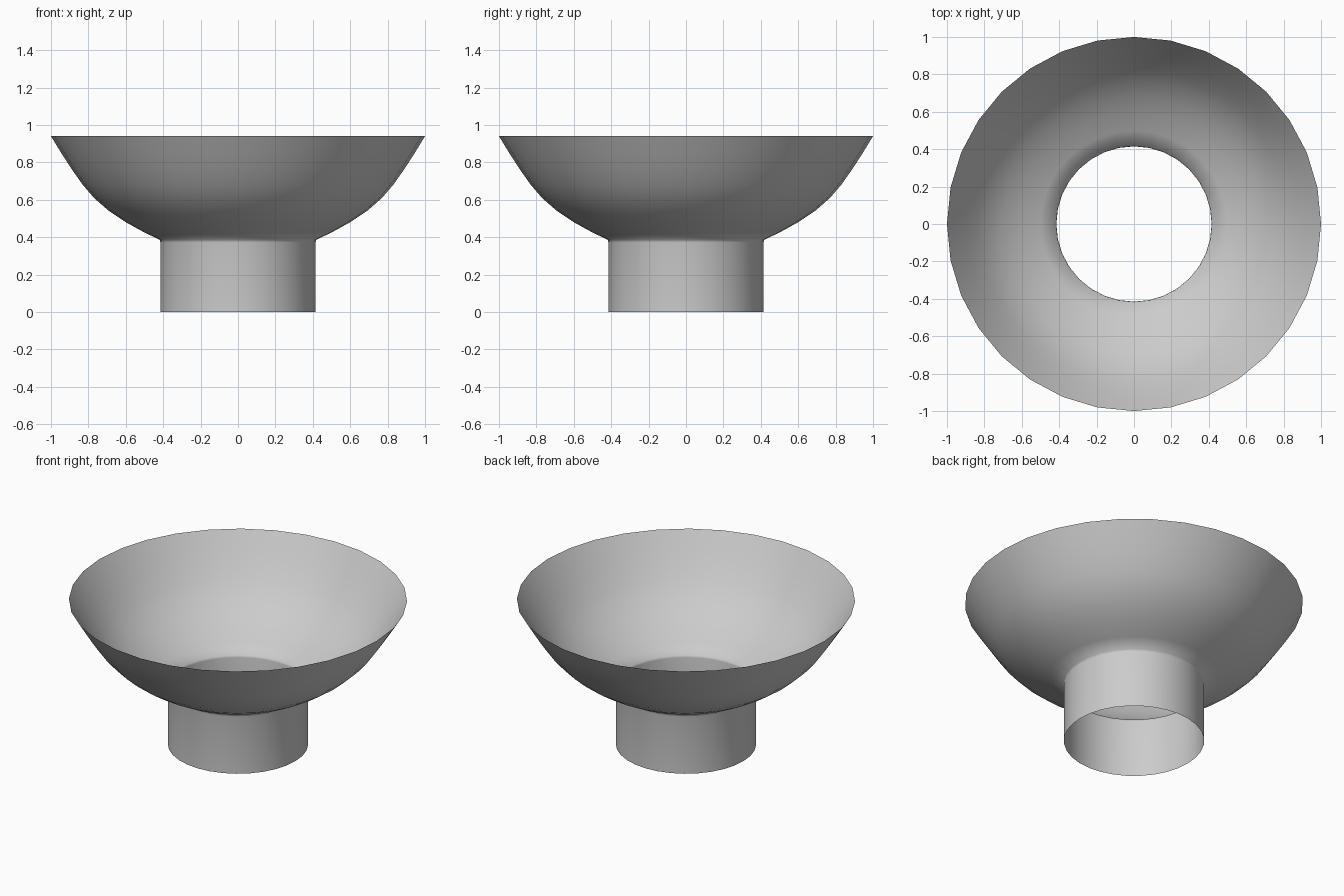
import bpy, bmesh
from math import sin, cos, pi

if "Cube" in bpy.data.objects:
    bpy.data.objects.remove(bpy.data.objects["Cube"])

SIDES = 32

# Half profile (radius, height): straight foot, then flared bowl
profile = [(0.415, 0.0), (0.415, 0.372), (0.418, 0.386),
           (0.50, 0.425), (0.60, 0.48), (0.69, 0.54), (0.77, 0.61),
           (0.83, 0.68), (0.89, 0.765), (0.945, 0.85), (1.0, 0.94)]

# Open pedestal bowl, a single thin revolved surface
bm = bmesh.new()
rings = [[bm.verts.new((r * cos(2 * pi * i / SIDES), r * sin(2 * pi * i / SIDES), z))
          for i in range(SIDES)] for r, z in profile]
for low, high in zip(rings, rings[1:]):
    for i in range(SIDES):
        j = (i + 1) % SIDES
        bm.faces.new((low[i], low[j], high[j], high[i]))

mesh = bpy.data.meshes.new("pedestal_bowl")
bm.to_mesh(mesh)
bm.free()
mesh.shade_smooth()
bowl = bpy.data.objects.new("pedestal_bowl", mesh)
bpy.context.collection.objects.link(bowl)
